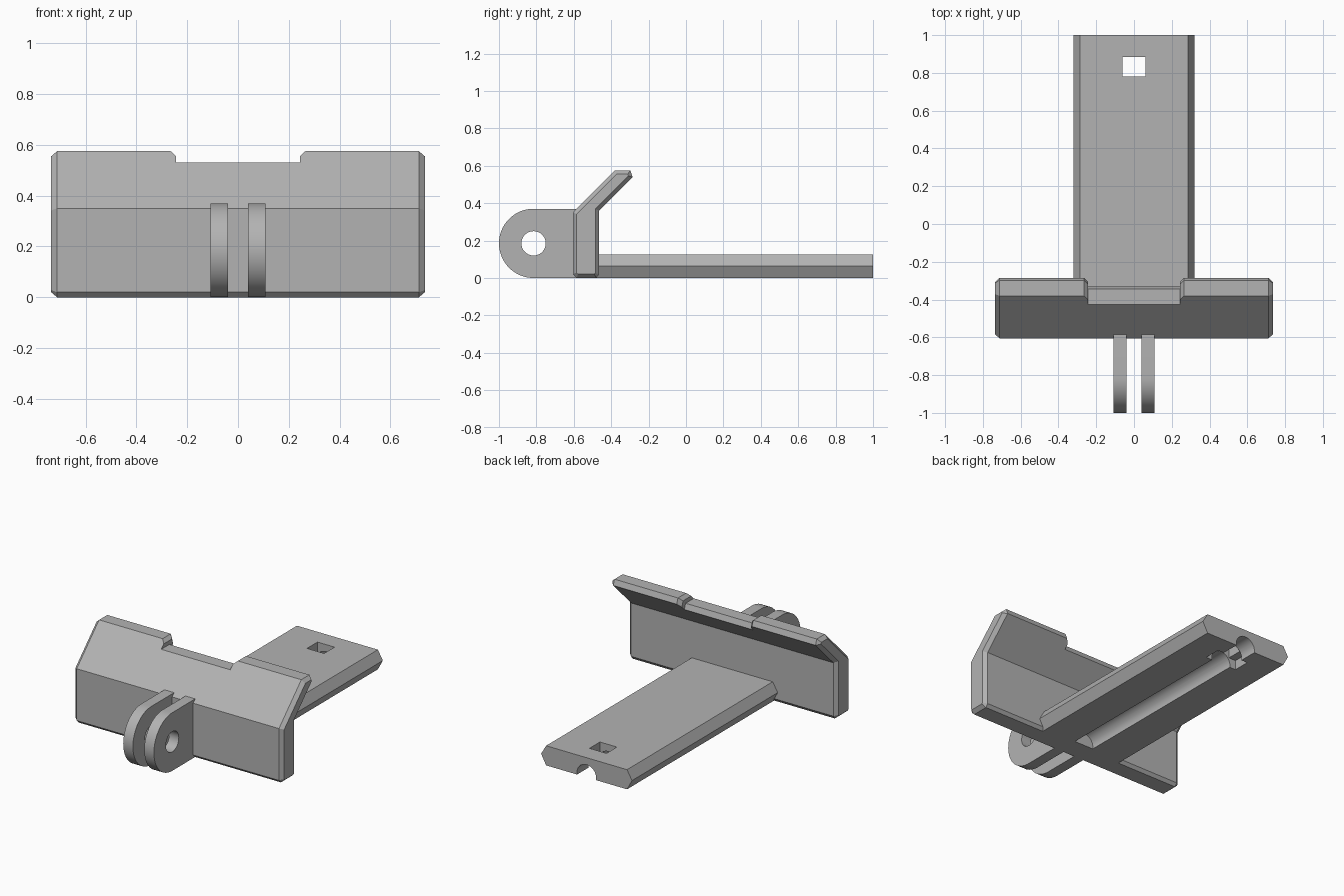
import bpy, bmesh, math
from mathutils import Matrix

cube = bpy.data.objects.get("Cube")
if cube:
    bpy.data.objects.remove(cube, do_unlink=True)

GREY = (0.45, 0.45, 0.45, 1)
mat = bpy.data.materials.new("plain grey")
mat.use_nodes = True
mat.diffuse_color = GREY
mat.node_tree.nodes["Principled BSDF"].inputs["Base Color"].default_value = GREY


def finish(bm, name):
    bmesh.ops.recalc_face_normals(bm, faces=bm.faces)
    mesh = bpy.data.meshes.new(name)
    bm.to_mesh(mesh)
    bm.free()
    mesh.materials.append(mat)
    obj = bpy.data.objects.new(name, mesh)
    bpy.context.collection.objects.link(obj)
    return obj


def loft(sections):
    """Skin a list of matching closed rings and cap both ends."""
    bm = bmesh.new()
    rings = [[bm.verts.new(p) for p in s] for s in sections]
    n = len(rings[0])
    for a, b in zip(rings, rings[1:]):
        for i in range(n):
            j = (i + 1) % n
            bm.faces.new((a[i], a[j], b[j], b[i]))
    caps = [bm.faces.new(rings[0]), bm.faces.new(rings[-1])]
    bmesh.ops.recalc_face_normals(bm, faces=bm.faces)
    return bm, caps


def box(name, x, y0, y1, z0, z1):
    ring = [(-x, z0), (x, z0), (x, z1), (-x, z1)]
    return finish(loft([[(u, y, w) for u, w in ring] for y in (y0, y1)])[0], name)


def rod(name, radius, length, centre, axis):
    bm = bmesh.new()
    bmesh.ops.create_cone(bm, cap_ends=True, segments=48, radius1=radius,
                          radius2=radius, depth=length,
                          matrix=Matrix.Translation(centre) @ Matrix.Rotation(math.pi / 2, 4, axis))
    return finish(bm, name)


def cut(obj, *cutters):
    bpy.context.view_layer.objects.active = obj
    for c in cutters:
        m = obj.modifiers.new("cut", 'BOOLEAN')
        m.operation, m.solver, m.object = 'DIFFERENCE', 'EXACT', c
        bpy.ops.object.modifier_apply(modifier=m.name)
        bpy.data.objects.remove(c, do_unlink=True)


def smooth(obj):
    bpy.ops.object.select_all(action='DESELECT')
    obj.select_set(True)
    bpy.context.view_layer.objects.active = obj
    bpy.ops.object.shade_smooth_by_angle(angle=math.radians(30))


# Bent front plate: one profile whose lip height drops at the middle notch
def plate_section(x, top):
    yz = [(-0.585, 0), (-0.605, 0.02), (-0.605, 0.35), (top - 0.955, top),
          (top - 0.873, top), (top - 0.86, top - 0.035),
          (-0.465, 0.36), (-0.465, 0.02), (-0.48, 0)]
    return [(x, y, z) for y, z in yz]


half = [(0.712, 0.575), (0.265, 0.575), (0.243, 0.555), (0.243, 0.53)]
stations = [(-x, t) for x, t in half] + half[::-1]
bm, caps = loft([plate_section(x, t) for x, t in stations])
# Chamfered plate ends
for cap in caps:
    bmesh.ops.inset_region(bm, faces=[cap], thickness=0.02, depth=0.023,
                           use_even_offset=True)
bmesh.ops.remove_doubles(bm, verts=bm.verts, dist=0.0001)
finish(bm, "front_plate")

# Rear tongue: flat hexagonal bar with a screw groove and a nut window
hexagon = [(-0.285, 0), (0.285, 0), (0.32, 0.065),
           (0.285, 0.125), (-0.285, 0.125), (-0.32, 0.065)]
tongue = finish(loft([[(x, y, z) for x, z in hexagon] for y in (-0.5, 1)])[0], "rear_tongue")
cut(tongue,
    rod("groove_cutter", 0.068, 1.5, (0, 0.3, 0.012), 'X'),
    box("window_cutter", 0.06, 0.78, 0.885, -0.1, 0.2),
    box("slot_cutter", 0.11, 0.78, 0.885, -0.1, 0.06))
smooth(tongue)

# Pair of round-ended hinge prongs with a bolt hole
R, CY, CZ = 0.185, -0.815, 0.185
arc = [math.pi / 2 + math.pi * i / 32 for i in range(33)]
outline = [(CY + R * math.cos(a), CZ + R * math.sin(a)) for a in arc]
outline += [(-0.5, 0), (-0.5, 2 * R)]
for side, name in ((-1, "right_prong"), (1, "left_prong")):
    prong = finish(loft([[(side * x, y, z) for y, z in outline]
                         for x in (0.04, 0.108)])[0], name)
    cut(prong, rod("bolt_cutter", 0.065, 0.4, (0, CY, CZ), 'Y'))
    smooth(prong)
